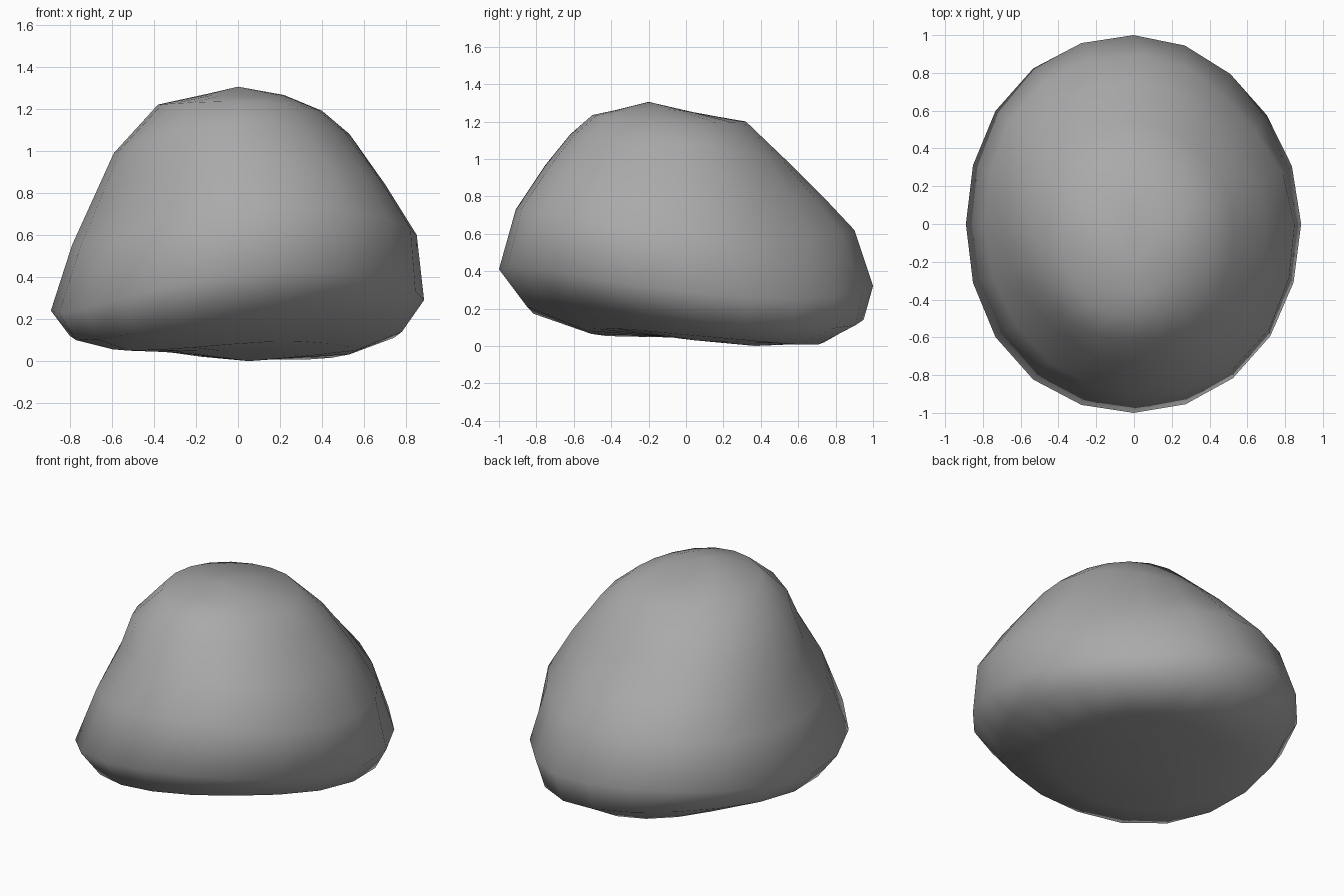
import bpy, bmesh, math

if "Cube" in bpy.data.objects:
    bpy.data.objects.remove(bpy.data.objects["Cube"])

SEGMENTS = 20

# Each tilted ring: right (x, z), back (y, z), left (x, z), front (y, z),
# the bulge of its diagonals (back right, back left, front left, front right), twist
RINGS = [
    ((0.33, 0.02), (0.60, 0.01), (-0.30, 0.04), (-0.10, 0.05), (0, 0, 0, 0), 0),
    ((0.56, 0.05), (0.74, 0.02), (-0.62, 0.07), (-0.53, 0.08), (0, 0, 0.03, -0.04), 0.025),
    ((0.78, 0.14), (0.95, 0.14), (-0.80, 0.12), (-0.85, 0.21), (0, 0, 0.03, -0.02), 0.05),
    ((0.885, 0.29), (1.00, 0.32), (-0.89, 0.24), (-1.00, 0.41), (-0.02, 0.02, 0.02, 0.01), 0.05),
    ((0.85, 0.60), (0.90, 0.62), (-0.79, 0.55), (-0.91, 0.73), (-0.08, 0.04, -0.01, 0.04), 0.03),
    ((0.70, 0.84), (0.75, 0.78), (-0.69, 0.77), (-0.75, 0.97), (-0.08, 0.05, -0.04, 0.07), 0),
    ((0.53, 1.08), (0.55, 0.98), (-0.59, 0.99), (-0.62, 1.13), (-0.02, 0.03, 0, 0.04), 0),
    ((0.40, 1.19), (0.32, 1.20), (-0.38, 1.22), (-0.50, 1.235), (0, 0, 0, 0), 0),
    ((0.22, 1.265), (0.08, 1.24), (-0.15, 1.27), (-0.38, 1.26), (0, 0, 0, 0), 0),
]
BOTTOM = (0.05, 0.37, 0.0)
TOP = (0.0, -0.20, 1.305)


def ring_point(ring, angle):
    right, back, left, front, bulges, twist = ring
    c, s = math.cos(angle), math.sin(angle)
    side = right if c > 0 else left
    end = back if s > 0 else front
    k = 1 + bulges[int(angle / (math.pi / 2)) % 4] * math.sin(2 * angle) ** 2
    x = (right[0] + left[0]) / 2 + k * c * (right[0] - left[0]) / 2
    y = (back[0] + front[0]) / 2 + k * s * (back[0] - front[0]) / 2
    return x, y, c * c * side[1] + s * s * end[1] - twist * math.sin(2 * angle)


# Boulder: loft the rings and close them with off-centre poles
bm = bmesh.new()
loops = [[bm.verts.new(ring_point(r, 2 * math.pi * i / SEGMENTS))
          for i in range(SEGMENTS)] for r in RINGS]
bottom, top = bm.verts.new(BOTTOM), bm.verts.new(TOP)
for i in range(SEGMENTS):
    j = (i + 1) % SEGMENTS
    bm.faces.new((bottom, loops[0][j], loops[0][i]))
    bm.faces.new((top, loops[-1][i], loops[-1][j]))
    for low, high in zip(loops, loops[1:]):
        bm.faces.new((low[i], low[j], high[j], high[i]))
bmesh.ops.recalc_face_normals(bm, faces=bm.faces)
for f in bm.faces:
    f.smooth = True

mesh = bpy.data.meshes.new("boulder")
bm.to_mesh(mesh)
bm.free()
boulder = bpy.data.objects.new("boulder", mesh)
bpy.context.collection.objects.link(boulder)

# Dark stone colour
stone = bpy.data.materials.new("stone")
stone.diffuse_color = (0.4, 0.4, 0.4, 1)
stone.use_nodes = True
stone.node_tree.nodes["Principled BSDF"].inputs["Base Color"].default_value = stone.diffuse_color
mesh.materials.append(stone)
